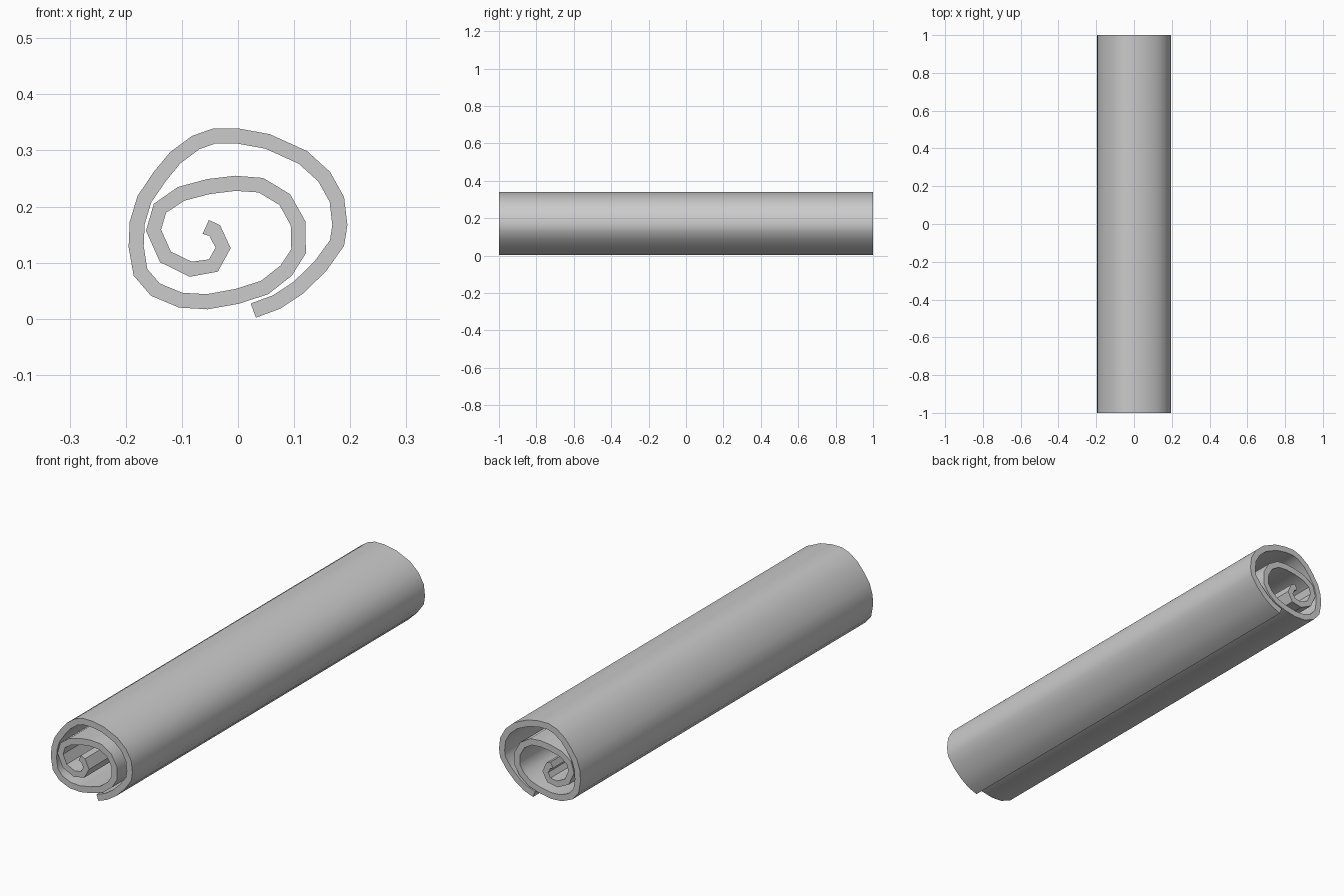
import bpy
import math

# Outer line of the rolled sheet in x/z, from the loose outer end to the core
SPIRAL = [
    (.032, .002), (.075, .018), (.116, .045), (.157, .085), (.189, .130),
    (.195, .167), (.189, .217), (.164, .262), (.123, .299), (.057, .329),
    (.002, .339), (-.045, .339), (-.082, .326), (-.121, .297), (-.150, .262),
    (-.179, .219), (-.193, .173), (-.195, .128), (-.186, .077), (-.155, .041),
    (-.105, .020), (-.054, .017), (.002, .027), (.054, .044), (.096, .077),
    (.121, .117), (.120, .174), (.093, .222), (.045, .251), (-.005, .255),
    (-.055, .249), (-.107, .235), (-.150, .205), (-.164, .157), (-.139, .101),
    (-.086, .075), (-.036, .084), (-.013, .126), (-.032, .167), (-.052, .176),
]
HALF_LENGTH = 1.0
THICKNESS = 0.027

# Sheet: the spiral line swept along y, facing outwards
verts = [(x, y, z) for x, z in SPIRAL for y in (-HALF_LENGTH, HALF_LENGTH)]
faces = [(2 * i, 2 * i + 1, 2 * i + 3, 2 * i + 2) for i in range(len(SPIRAL) - 1)]
mesh = bpy.data.meshes.new("rolled_sheet")
mesh.from_pydata(verts, [], faces)
roll = bpy.data.objects.new("rolled_sheet", mesh)
bpy.context.collection.objects.link(roll)
bpy.context.view_layer.objects.active = roll
roll.select_set(True)

# Thickness grows inwards from the outer line
solid = roll.modifiers.new("thickness", 'SOLIDIFY')
solid.thickness = THICKNESS
solid.offset = -1
bpy.ops.object.modifier_apply(modifier=solid.name)
bpy.ops.object.shade_smooth_by_angle(angle=math.radians(35))
